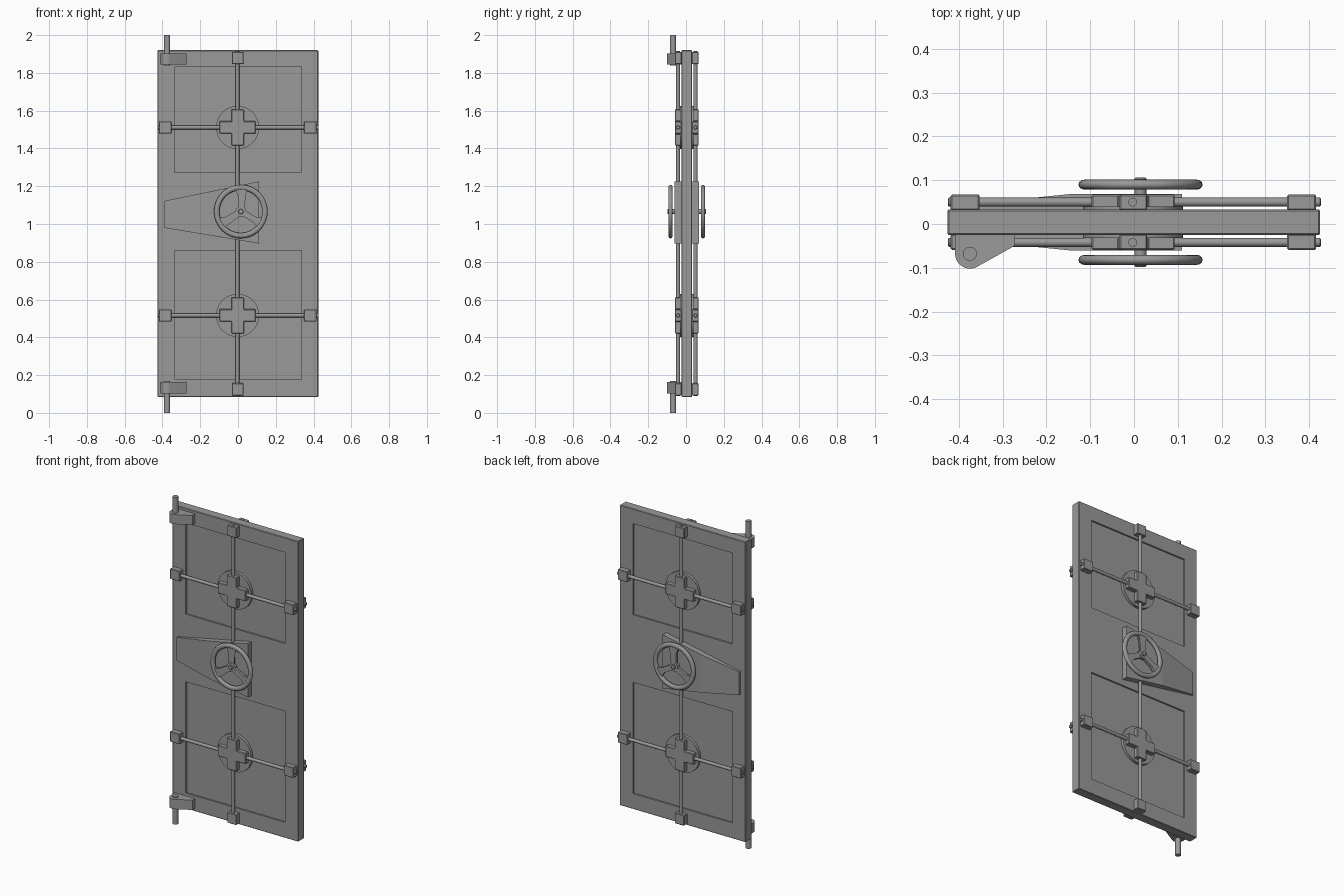
import bpy, bmesh, math
from mathutils import Vector, Matrix

if "Cube" in bpy.data.objects:
    bpy.data.objects.remove(bpy.data.objects["Cube"])

YC = 0.004      # mid plane of the door slab
HALF = 0.029    # half thickness of the slab

# Dark grey metal
metal = bpy.data.materials.new("dark_grey_metal")
metal.diffuse_color = (0.32, 0.32, 0.32, 1)
metal.use_nodes = True
metal.node_tree.nodes["Principled BSDF"].inputs["Base Color"].default_value = metal.diffuse_color


def finish(name, bm, smooth=False, bevel=0):
    bmesh.ops.recalc_face_normals(bm, faces=bm.faces[:])
    me = bpy.data.meshes.new(name)
    bm.to_mesh(me)
    bm.free()
    me.materials.append(metal)
    ob = bpy.data.objects.new(name, me)
    bpy.context.collection.objects.link(ob)
    if bevel:
        m = ob.modifiers.new("bevel", 'BEVEL')
        m.width, m.segments = bevel, 1
    if smooth:
        bpy.ops.object.select_all(action='DESELECT')
        ob.select_set(True)
        bpy.context.view_layer.objects.active = ob
        bpy.ops.object.shade_smooth_by_angle(angle=math.radians(40))
    return ob


def box(name, x, y, z, bevel=0):
    bm = bmesh.new()
    bmesh.ops.create_cube(bm, size=1)
    for v in bm.verts:
        v.co = Vector([(a + b) / 2 + c * (b - a) for (a, b), c in zip((x, y, z), v.co)])
    return finish(name, bm, bevel=bevel)


def rod(name, a, b, r, sides=20, bevel=0):
    a, b = Vector(a), Vector(b)
    d = b - a
    mat = Matrix.Translation((a + b) / 2) @ d.to_track_quat('Z', 'Y').to_matrix().to_4x4()
    bm = bmesh.new()
    bmesh.ops.create_cone(bm, cap_ends=True, segments=sides, radius1=r, radius2=r,
                          depth=d.length, matrix=mat)
    return finish(name, bm, smooth=True, bevel=bevel)


def loft(name, p, q, smooth=False, bevel=0):
    """Solid between two matching 3D outlines."""
    bm = bmesh.new()
    P, Q = [bm.verts.new(c) for c in p], [bm.verts.new(c) for c in q]
    bm.faces.new(P)
    bm.faces.new(Q[::-1])
    for i in range(len(P)):
        j = (i + 1) % len(P)
        bm.faces.new((P[j], P[i], Q[i], Q[j]))
    # split the bent cap of the lock housing cleanly
    bmesh.ops.connect_verts_nonplanar(bm, angle_limit=0.01, faces=bm.faces[:])
    return finish(name, bm, smooth, bevel)


def ring(name, c, R, r, ry, n=48, m=12):
    bm = bmesh.new()
    vs = []
    for i in range(n):
        t = 2 * math.pi * i / n
        row = []
        for j in range(m):
            u = 2 * math.pi * j / m
            k = R + r * math.cos(u)
            row.append(bm.verts.new((c[0] + k * math.cos(t), c[1] + ry * math.sin(u),
                                     c[2] + k * math.sin(t))))
        vs.append(row)
    for i in range(n):
        for j in range(m):
            k, l = (i + 1) % n, (j + 1) % m
            bm.faces.new((vs[i][j], vs[k][j], vs[k][l], vs[i][l]))
    return finish(name, bm, smooth=True)


# Door slab with two recessed panels on each face
slab = box("door_slab", (-0.426, 0.425), (YC - HALF, YC + HALF), (0.085, 1.92), 0.003)
for s in (-1, 1):
    for z in ((0.18, 0.86), (1.273, 1.83)):
        y = sorted((YC + s * (HALF - 0.01), YC + s * 0.1))
        cut = box("panel_cutter", (-0.336, 0.336), y, z)
        cut.hide_render = True
        cut.hide_viewport = True
        cut.display_type = 'WIRE'
        m = slab.modifiers.new("recess", 'BOOLEAN')
        m.operation, m.object, m.solver = 'DIFFERENCE', cut, 'EXACT'

# Locking gear, repeated on the front and the back
for s, side in ((-1, "front"), (1, "back")):
    def Y(d):
        return YC + s * d

    def span(a, b):
        return sorted((Y(a), Y(b)))

    # Vertical bar and its end guides
    rod(side + "_vertical_bar", (-0.003, Y(0.046), 0.09), (-0.003, Y(0.046), 1.915), 0.01)
    for z in (0.125, 1.879):
        box(side + "_end_guide", (-0.033, 0.03), span(HALF - 0.002, 0.063),
            (z - 0.032, z + 0.032), 0.003)

    # Cross gearboxes with round base plates, side bars and guides
    for z in (0.516, 1.511):
        rod(side + "_base_disc", (-0.002, Y(0.01), z), (-0.002, Y(0.036), z), 0.114, 40)
        a, b = 0.095, 0.033
        outline = [(a, -b), (a, b), (b, b), (b, a), (-b, a), (-b, b),
                   (-a, b), (-a, -b), (-b, -b), (-b, -a), (b, -a), (b, -b)]
        loft(side + "_cross_gearbox",
             [(x - 0.002, Y(0.02), z + h) for x, h in outline],
             [(x - 0.002, Y(0.063), z + h) for x, h in outline], bevel=0.003)
        rod(side + "_side_bar", (-0.425, Y(0.046), z), (0.427, Y(0.046), z), 0.01, bevel=0.002)
        for x in (-0.386, 0.383):
            box(side + "_side_guide", (x - 0.033, x + 0.033), span(HALF - 0.002, 0.063),
                (z - 0.032, z + 0.032), 0.003)

    # Tapered lock housing: thin at the hinge side, thick under the wheel
    face = [(-0.39, 0.98, 0.04), (-0.39, 1.122, 0.04), (-0.15, 1.1715, 0.064),
            (0.11, 1.225, 0.064), (0.11, 0.897, 0.064), (-0.15, 0.940, 0.064)]
    for part in ([0, 1, 2, 5], [5, 2, 3, 4]):
        quad = [face[i] for i in part]
        loft(side + "_lock_housing", [(x, Y(HALF - 0.002), z) for x, z, d in quad],
             [(x, Y(d), z) for x, z, d in quad])

    # Handwheel: rim, three flared spokes, hub shaft
    cx, cz, cy = 0.015, 1.066, Y(0.086)
    ring(side + "_wheel_rim", (cx, cy, cz), 0.1275, 0.0145, 0.0115)
    for k in range(3):
        t = math.radians(90 + 120 * k)
        u, w = Vector((math.cos(t), 0, math.sin(t))), Vector((-math.sin(t), 0, math.cos(t)))
        c = Vector((cx, 0, cz))
        prof = [c - w * 0.016, c + w * 0.016, c + u * 0.085 + w * 0.016,
                c + u * 0.12 + w * 0.032, c + u * 0.12 - w * 0.032, c + u * 0.085 - w * 0.016]
        loft(side + "_wheel_spoke", [(p.x, cy - 0.007, p.z) for p in prof],
             [(p.x, cy + 0.007, p.z) for p in prof])
    rod(side + "_wheel_hub", (cx, Y(0.076), cz), (cx, Y(0.0945), cz), 0.028, 24)
    rod(side + "_wheel_shaft", (cx, Y(0.05), cz), (cx, Y(0.102), cz), 0.014, 20, 0.003)

# Hinge arms with rounded knuckles, and their pins
hx, hy, hr = -0.375, -0.068, 0.034
arc = [(hx + hr * math.cos(math.radians(a)), hy + hr * math.sin(math.radians(a)))
       for a in range(180, 306, 12)]
plan = [(hx - hr, -0.023)] + arc + [(-0.273, -0.05), (-0.273, -0.023)]
for name, z0, z1, p0, p1 in (("lower", 0.103, 0.163, 0.0, 0.17),
                             ("upper", 1.845, 1.903, 1.84, 2.0)):
    loft(name + "_hinge_arm", [(x, y, z0) for x, y in plan],
         [(x, y, z1) for x, y in plan], smooth=True)
    rod(name + "_hinge_pin", (hx, hy, p0), (hx, hy, p1), 0.016, 24)
